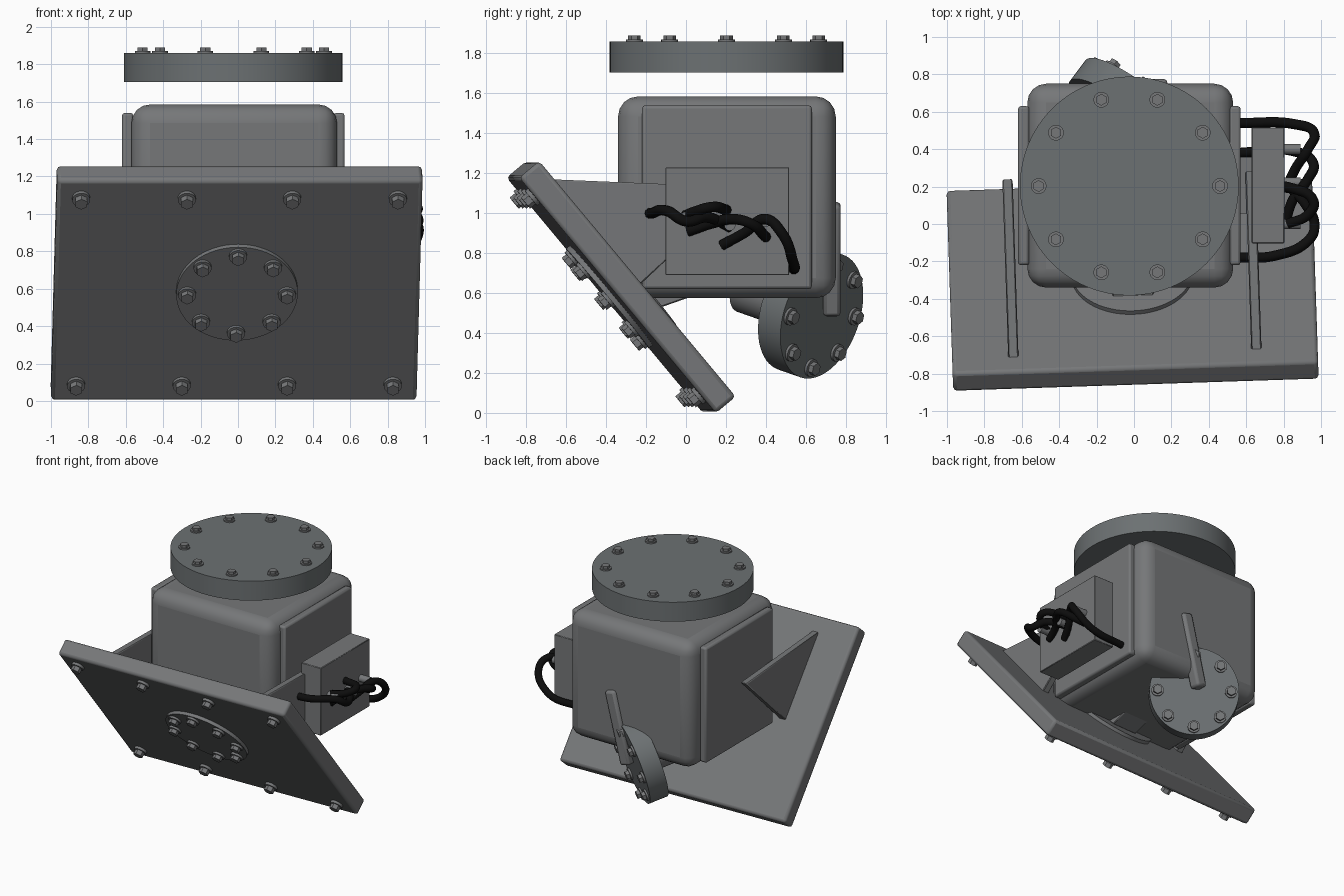
import bpy, bmesh, math
from mathutils import Matrix, Vector

if "Cube" in bpy.data.objects:
    bpy.data.objects.remove(bpy.data.objects["Cube"], do_unlink=True)


def material(name, r, g, b):
    m = bpy.data.materials.new(name)
    m.use_nodes = True
    m.diffuse_color = (r, g, b, 1)
    m.node_tree.nodes["Principled BSDF"].inputs["Base Color"].default_value = (r, g, b, 1)
    return m


STEEL = material("steel grey", 0.18, 0.185, 0.19)
FLANGE = material("flange grey", 0.15, 0.165, 0.17)
RUBBER = material("black rubber", 0.004, 0.004, 0.004)
T = Matrix.Translation


def finish(name, bm, mat, bevel=0, segments=2, smooth=True):
    bmesh.ops.recalc_face_normals(bm, faces=bm.faces)
    me = bpy.data.meshes.new(name)
    bm.to_mesh(me)
    bm.free()
    ob = bpy.data.objects.new(name, me)
    bpy.context.collection.objects.link(ob)
    me.materials.append(mat)
    if bevel:
        mod = ob.modifiers.new("rounding", 'BEVEL')
        mod.width, mod.segments, mod.limit_method = bevel, segments, 'ANGLE'
    if smooth:
        bpy.ops.object.select_all(action='DESELECT')
        ob.select_set(True)
        bpy.context.view_layer.objects.active = ob
        bpy.ops.object.shade_smooth_by_angle(angle=math.radians(35))
    return ob


def box(name, centre, size, mat=STEEL, frame=Matrix(), bevel=0, segments=2):
    bm = bmesh.new()
    bmesh.ops.create_cube(bm, size=1, matrix=frame @ T(centre) @ Matrix.Diagonal((*size, 1)))
    return finish(name, bm, mat, bevel, segments)


def add_cylinder(bm, frame, radius, z0, z1, sides):
    bmesh.ops.create_cone(bm, cap_ends=True, segments=sides, radius1=radius, radius2=radius,
                          depth=z1 - z0, matrix=frame @ T((0, 0, (z0 + z1) / 2)))


def cylinder(name, frame, radius, z0, z1, mat=STEEL, sides=64, bevel=0):
    bm = bmesh.new()
    add_cylinder(bm, frame, radius, z0, z1, sides)
    return finish(name, bm, mat, bevel)


def bolts(name, frame, spots, height=0.03, radius=0.042):
    # washer, collar and hex head at every spot on the frame's xy plane
    bm = bmesh.new()
    for x, y in spots:
        f = frame @ T((x, y, 0))
        add_cylinder(bm, f, radius, -0.01, height * 0.35, 20)
        add_cylinder(bm, f, radius * 0.75, 0, height, 6)
    finish(name, bm, STEEL)


def ring(count, radius):
    step = 2 * math.pi / count
    return [(radius * math.cos(i * step), radius * math.sin(i * step)) for i in range(count)]


def prism(name, frame, outline, x, thick):
    # y-z outline extruded along x
    bm = bmesh.new()
    face = bm.faces.new([bm.verts.new((x - thick / 2, y, z)) for y, z in outline])
    new = bmesh.ops.extrude_face_region(bm, geom=[face])["geom"]
    bmesh.ops.translate(bm, vec=(thick, 0, 0), verts=[v for v in new if isinstance(v, bmesh.types.BMVert)])
    bm.transform(frame)
    finish(name, bm, STEEL, 0.006, 1)


def aimed(origin, direction):
    return T(origin) @ Vector(direction).to_track_quat('Z', 'Y').to_matrix().to_4x4()


# housing with side covers
box("housing", (-0.02, 0.205, 1.08), (1.1, 1.09, 1.01), bevel=0.1, segments=4)
for side, label in ((1, "left"), (-1, "right")):
    box(label + "_cover", (-0.025 + side * 0.565, 0.205, 1.08), (0.06, 0.85, 0.92), bevel=0.015)

# floating top flange
top = T((-0.025, 0.203, 0))
cylinder("top_flange", top, 0.585, 1.705, 1.86, FLANGE, 96)
bolts("top_flange_bolts", top @ T((0, 0, 1.86)), ring(10, 0.485))

# tilted mounting plate: its local z points out of the front
yaw = T((-0.0075, -0.325, 0.63)) @ Matrix.Rotation(math.radians(1.9), 4, 'Z')
plate = yaw @ Matrix.Rotation(math.radians(129.85), 4, 'X')
box("mounting_plate", (0, 0, 0), (1.955, 1.537, 0.13), frame=plate, bevel=0.02)
bolts("plate_bolts", plate @ T((0, 0, 0.065)),
      [(x, y) for x in (-0.847, -0.282, 0.282, 0.847) for y in (-0.648, 0.648)], 0.055, 0.048)
cylinder("plate_disc", plate, 0.325, -0.09, 0.09)
bolts("plate_disc_bolts", plate @ T((0, 0, 0.09)), ring(8, 0.267), 0.045, 0.048)

# triangular ribs and neck behind the plate
for side, label in ((1, "left"), (-1, "right")):
    prism(label + "_rib", yaw, [(-0.38, 0.54), (0.06, 0.0), (0.59, 0.5)], side * 0.65, 0.055)
prism("neck", yaw, [(-0.1, 0.2), (0.2, -0.1), (0.4, -0.03), (0.4, 0.3)], 0, 0.22)

# rear angled flange on its neck and strut
axis = Vector((0.58, 0.77, -0.27)).normalized()
rear = aimed((0, 0.68, 0.485), axis)
cylinder("rear_flange", rear, 0.325, -0.145, 0, FLANGE)
bolts("rear_flange_bolts", rear, ring(8, 0.267), 0.04, 0.045)
cylinder("rear_neck", rear, 0.12, -0.5, -0.1, sides=32)
tip, foot = Vector((0.14, 0.73, 1.05)), Vector((0.0, 0.73, 0.49))
strut = aimed((tip + foot) / 2, tip - foot)
box("rear_strut", (0, 0, 0), (0.09, 0.09, (tip - foot).length), frame=strut, bevel=0.02)

# junction box with plugs
box("junction_box", (0.717, 0.207, 0.96), (0.175, 0.62, 0.54), bevel=0.004, segments=1)
box("junction_box_mount", (0.6, 0.207, 0.96), (0.08, 0.3, 0.3))
for y, z in ((0.4, 0.96), (0.22, 0.94), (0.0, 0.98)):
    cylinder("cable_plug", aimed((0.8, y, z), (1, 0, 0)), 0.028, 0, 0.09, sides=16)

# looping cables
paths = [
    [(0.56, 0.54, 0.72), (0.85, 0.535, 0.76), (0.965, 0.48, 0.9), (0.93, 0.4, 0.97), (0.86, 0.29, 0.9), (0.81, 0.18, 0.84)],
    [(0.56, 0.38, 0.89), (0.85, 0.39, 0.89), (0.96, 0.32, 0.95), (0.93, 0.24, 0.97), (0.85, 0.13, 0.95), (0.81, 0.01, 0.91)],
    [(0.56, 0.2, 1.0), (0.85, 0.19, 1.02), (0.96, 0.12, 1.03), (0.93, 0.05, 1.01), (0.82, 0.0, 0.99)],
    [(0.56, -0.18, 1.0), (0.75, -0.17, 1.0), (0.93, -0.09, 1.01), (0.965, 0.0, 0.96), (0.92, 0.1, 0.98), (0.81, 0.22, 0.93)],
]
for points in paths:
    curve = bpy.data.curves.new("cable", 'CURVE')
    curve.dimensions = '3D'
    curve.bevel_depth, curve.bevel_resolution, curve.use_fill_caps = 0.027, 3, True
    spline = curve.splines.new('BEZIER')
    spline.bezier_points.add(len(points) - 1)
    for bp, p in zip(spline.bezier_points, points):
        bp.co = p
        bp.handle_left_type = bp.handle_right_type = 'AUTO'
    curve.materials.append(RUBBER)
    bpy.context.collection.objects.link(bpy.data.objects.new("cable", curve))
